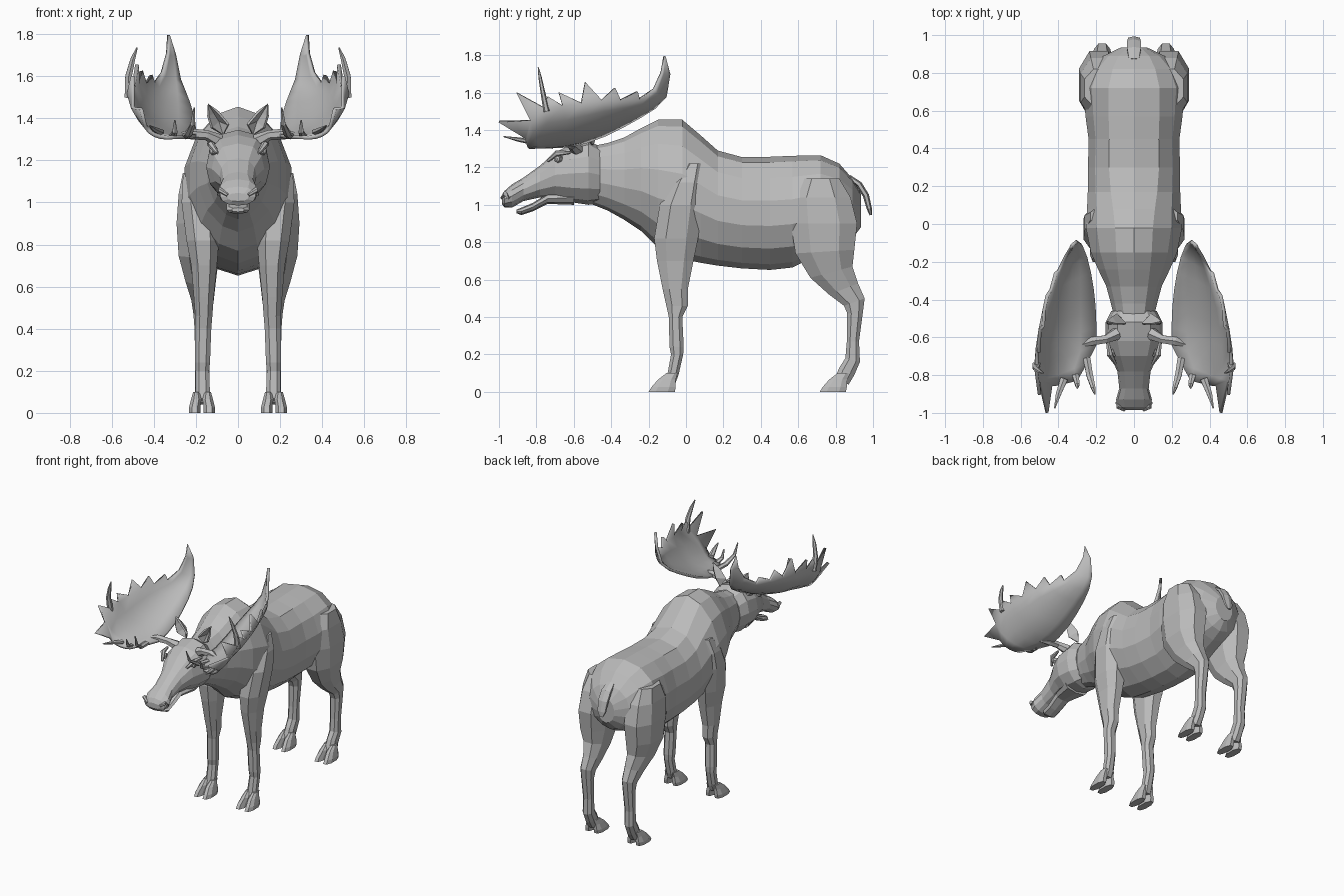
import bpy, bmesh, math
from mathutils import Vector

grey = bpy.data.materials.new("warm grey")
grey.diffuse_color = (0.5, 0.5, 0.5, 1)


def make(name, verts, faces, mirror=False, thick=0, smooth=False):
    """Mesh object from points and faces, optionally thickened and mirrored in x."""
    me = bpy.data.meshes.new(name)
    me.from_pydata([tuple(v) for v in verts], [], faces)
    bm = bmesh.new()
    bm.from_mesh(me)
    bmesh.ops.recalc_face_normals(bm, faces=bm.faces)
    bm.to_mesh(me)
    bm.free()
    me.materials.append(grey)
    ob = bpy.data.objects.new(name, me)
    bpy.context.collection.objects.link(ob)
    if thick:
        m = ob.modifiers.new("thickness", 'SOLIDIFY')
        m.thickness, m.offset = thick, 0
    if mirror:
        m = ob.modifiers.new("mirror", 'MIRROR')
        m.use_mirror_merge = False
    if smooth:
        bpy.ops.object.select_all(action='DESELECT')
        ob.select_set(True)
        bpy.context.view_layer.objects.active = ob
        bpy.ops.object.shade_smooth_by_angle(angle=math.radians(35))
    return ob


def loft(name, rings, **kw):
    """Skin closed rings of equal size and cap both ends."""
    n = len(rings[0])
    verts = [p for r in rings for p in r]
    faces = [(i * n + j, i * n + (j + 1) % n, (i + 1) * n + (j + 1) % n, (i + 1) * n + j)
             for i in range(len(rings) - 1) for j in range(n)]
    faces += [tuple(range(n)), tuple(range(len(verts) - n, len(verts)))]
    return make(name, verts, faces, **kw)


def spow(v, p):
    return math.copysign(abs(v) ** p, v)


def trunk_ring(y, top, bot, w, pt=0.85, pb=1.15, n=14):
    """Upright section at y; pt and pb set how broad the top and underside are."""
    pts = []
    for k in range(n):
        a = 2 * math.pi * k / n
        s, c = math.sin(a), math.cos(a)
        pts.append((w * spow(s, pt if c > 0 else pb), y, (top + bot) / 2 + (top - bot) / 2 * c))
    return pts


def leg_ring(z, y0, y1, x0, x1, tilt=0, n=8):
    """Level section of a leg between the given limits."""
    pts = []
    for k in range(n):
        a = 2 * math.pi * (k + 0.5) / n
        c, s = spow(math.cos(a), 0.85) / 0.935, spow(math.sin(a), 0.85) / 0.935
        pts.append(((x0 + x1) / 2 + (x1 - x0) / 2 * c, (y0 + y1) / 2 + (y1 - y0) / 2 * s, z - tilt * s))
    return pts


def tube(name, path, n=6, flat=1.0, **kw):
    """Tapered limb along a path of (x, y, z, radius)."""
    rings = []
    for i, p in enumerate(path):
        a, b = path[max(i - 1, 0)], path[min(i + 1, len(path) - 1)]
        d = (Vector(b[:3]) - Vector(a[:3])).normalized()
        u = d.cross(Vector((0, 1, 0)) if abs(d.x) > 0.7 else Vector((1, 0, 0))).normalized()
        v = d.cross(u)
        rings.append([Vector(p[:3]) + p[3] * (math.sin(t) * v + flat * math.cos(t) * u)
                      for t in (2 * math.pi * k / n for k in range(n))])
    return loft(name, rings, **kw)


# Body with neck, shoulder hump, belly and rump
loft("body", [trunk_ring(*s) for s in (
    (-0.52, 1.31, 1.01, 0.10), (-0.42, 1.33, 0.97, 0.125), (-0.33, 1.36, 0.92, 0.15),
    (-0.24, 1.41, 0.86, 0.195, 1.0), (-0.15, 1.455, 0.77, 0.235, 1.1), (-0.02, 1.455, 0.71, 0.262, 1.15),
    (0.08, 1.37, 0.69, 0.255, 1.0), (0.17, 1.29, 0.675, 0.25), (0.30, 1.255, 0.66, 0.248, 0.75),
    (0.45, 1.257, 0.652, 0.245, 0.75), (0.57, 1.262, 0.665, 0.262, 0.8), (0.72, 1.265, 0.74, 0.275, 0.85),
    (0.82, 1.22, 0.78, 0.24, 0.9), (0.89, 1.14, 0.82, 0.165), (0.935, 1.06, 0.88, 0.07))])

# Head: skull and upper muzzle, then the lower jaw
loft("head", [trunk_ring(*s, 0.8, 0.9, 12) for s in (
    (-0.46, 1.31, 1.01, 0.12), (-0.52, 1.345, 1.0, 0.15), (-0.62, 1.32, 1.015, 0.152),
    (-0.70, 1.28, 1.04, 0.125), (-0.78, 1.21, 1.04, 0.088), (-0.87, 1.145, 1.02, 0.078),
    (-0.93, 1.11, 0.985, 0.095), (-0.97, 1.075, 0.985, 0.085), (-0.985, 1.045, 1.005, 0.05))])
loft("lower_jaw", [trunk_ring(*s, 0.8, 0.8, 8) for s in (
    (-0.60, 1.08, 1.0, 0.095), (-0.74, 1.06, 1.005, 0.062), (-0.82, 1.01, 0.965, 0.055),
    (-0.88, 0.985, 0.945, 0.055), (-0.905, 0.975, 0.955, 0.03))])

# Face details
tube("brow", [(0.098, -0.74, 1.235, 0.008), (0.128, -0.69, 1.275, 0.017), (0.14, -0.62, 1.28, 0.008)], mirror=True)
tube("eye", [(0.105, -0.68, 1.245, 0.024), (0.128, -0.69, 1.245, 0.018), (0.135, -0.693, 1.245, 0.006)], mirror=True)
tube("nostril_rim", [(0.05, -0.985, 1.035, 0.008), (0.085, -0.967, 1.06, 0.014),
                     (0.092, -0.945, 1.035, 0.008)], mirror=True)

# Folded leaf-shaped ears
make("ear", [(0.07, -0.50, 1.32), (0.045, -0.53, 1.37), (0.09, -0.48, 1.385), (0.125, -0.53, 1.355),
             (0.095, -0.53, 1.43), (0.115, -0.495, 1.425), (0.142, -0.53, 1.41), (0.142, -0.52, 1.468)],
     [(0, 1, 2), (0, 2, 3), (1, 4, 5, 2), (2, 5, 6, 3), (4, 7, 5), (5, 7, 6)], mirror=True, thick=0.012)

# Front legs
loft("front_leg", [leg_ring(*s) for s in (
    (0.05, -0.12, -0.055, 0.135, 0.205), (0.09, -0.10, -0.04, 0.133, 0.203), (0.20, -0.08, -0.015, 0.137, 0.203),
    (0.24, -0.088, -0.012, 0.133, 0.205), (0.40, -0.092, -0.02, 0.127, 0.203), (0.46, -0.105, 0.01, 0.122, 0.203),
    (0.55, -0.125, 0.01, 0.115, 0.21), (0.70, -0.155, 0.04, 0.10, 0.222), (0.82, -0.17, 0.065, 0.09, 0.245),
    (1.0, -0.14, 0.085, 0.10, 0.268), (1.12, -0.08, 0.09, 0.11, 0.262), (1.22, 0.0, 0.085, 0.12, 0.23))],
    mirror=True)

# Hind legs
loft("hind_leg", [leg_ring(*s) for s in (
    (0.05, 0.79, 0.87, 0.135, 0.205, 0.01), (0.11, 0.82, 0.90, 0.135, 0.203, 0.02),
    (0.17, 0.852, 0.93, 0.135, 0.205, 0.01), (0.27, 0.86, 0.925, 0.135, 0.203),
    (0.42, 0.862, 0.945, 0.13, 0.208), (0.48, 0.845, 0.955, 0.125, 0.212, -0.02),
    (0.55, 0.765, 0.92, 0.115, 0.222, -0.03), (0.64, 0.665, 0.89, 0.105, 0.25, -0.03),
    (0.75, 0.585, 0.90, 0.09, 0.282, -0.01), (0.90, 0.56, 0.915, 0.08, 0.292),
    (1.04, 0.56, 0.88, 0.08, 0.282), (1.14, 0.62, 0.82, 0.08, 0.262))], mirror=True)

# Cloven hooves: two toes per foot
for foot, y in (("front", -0.2), ("hind", 0.715)):
    for toe, x, lean in (("inner", 0.144, -0.008), ("outer", 0.198, 0.008)):
        loft(f"{foot}_{toe}_toe", [leg_ring(*s) for s in (
            (0.0, y, y + 0.14, x - 0.027 + lean, x + 0.027 + lean),
            (0.025, y + 0.015, y + 0.145, x - 0.027 + lean, x + 0.027 + lean),
            (0.065, y + 0.05, y + 0.145, x - 0.025, x + 0.025),
            (0.10, y + 0.095, y + 0.155, x - 0.015, x + 0.015))], mirror=True)

# Tail
tube("tail", [(0, 0.87, 1.15, 0.03), (0, 0.925, 1.11, 0.042), (0, 0.962, 1.05, 0.042),
              (0, 0.98, 0.98, 0.035), (0, 0.988, 0.945, 0.015)], flat=0.4)

# Antler palm: ribs from the inner edge to the outer edge, sagging into a bowl
ribs = (((0.30, -0.83, 1.31), (0.44, -0.86, 1.36)), ((0.25, -0.74, 1.31), (0.50, -0.83, 1.45)),
        ((0.20, -0.64, 1.315), (0.52, -0.76, 1.52)), ((0.20, -0.54, 1.335), (0.512, -0.66, 1.53)),
        ((0.205, -0.43, 1.375), (0.497, -0.56, 1.545)), ((0.215, -0.34, 1.42), (0.475, -0.45, 1.56)),
        ((0.23, -0.25, 1.47), (0.44, -0.35, 1.56)), ((0.25, -0.17, 1.52), (0.40, -0.25, 1.565)),
        ((0.275, -0.11, 1.58), (0.36, -0.17, 1.62)), ((0.30, -0.09, 1.70), (0.335, -0.13, 1.71)))
# Pointed teeth on the outer edge, keyed by the rib they follow
teeth = {0: (0.46, -1.0, 1.445), 1: (0.50, -0.905, 1.60), 2: (0.515, -0.74, 1.58), 3: (0.505, -0.68, 1.60),
         4: (0.48, -0.54, 1.655), 5: (0.46, -0.38, 1.625), 6: (0.415, -0.26, 1.605)}
cols = 6
verts, faces = [], []
for a, b in ribs:
    a, b = Vector(a), Vector(b)
    c = a.lerp(b, 0.72)
    c.z = a.z - 0.015
    for k in range(cols):
        t = k / (cols - 1)
        verts.append((1 - t) ** 2 * a + 2 * t * (1 - t) * c + t * t * b)
for i in range(len(ribs) - 1):
    for k in range(cols - 1):
        q = i * cols + k
        faces.append((q, q + 1, q + cols + 1, q + cols))
    if i in teeth:
        q = i * cols + cols - 1
        faces.append((q, len(verts), q + cols))
        verts.append(Vector(teeth[i]))
last = (len(ribs) - 1) * cols
faces.append(tuple(range(last, last + cols)) + (len(verts),))
verts.append(Vector((0.33, -0.115, 1.795)))
make("antler_palm", verts, faces, mirror=True, thick=0.018, smooth=True)

# Antler stem and the slender free tines
tube("antler_stem", [(0.09, -0.58, 1.29, 0.035), (0.15, -0.61, 1.32, 0.024), (0.22, -0.62, 1.325, 0.026),
                     (0.28, -0.64, 1.32, 0.01)], mirror=True)
for name, path in (
        ("tall_tine", [(0.517, -0.745, 1.50, 0.025), (0.52, -0.765, 1.60, 0.018), (0.50, -0.78, 1.68, 0.013),
                       (0.48, -0.79, 1.735, 0.004)]),
        ("brow_tine", [(0.25, -0.71, 1.315, 0.022), (0.235, -0.80, 1.325, 0.02), (0.215, -0.87, 1.37, 0.013),
                       (0.208, -0.90, 1.45, 0.004)]),
        ("second_tine", [(0.31, -0.80, 1.315, 0.02), (0.30, -0.85, 1.335, 0.014), (0.30, -0.87, 1.39, 0.004)]),
        ("low_tine", [(0.37, -0.82, 1.335, 0.022), (0.40, -0.90, 1.35, 0.016), (0.42, -0.975, 1.365, 0.004)])):
    tube(name, path, mirror=True, flat=0.7)
